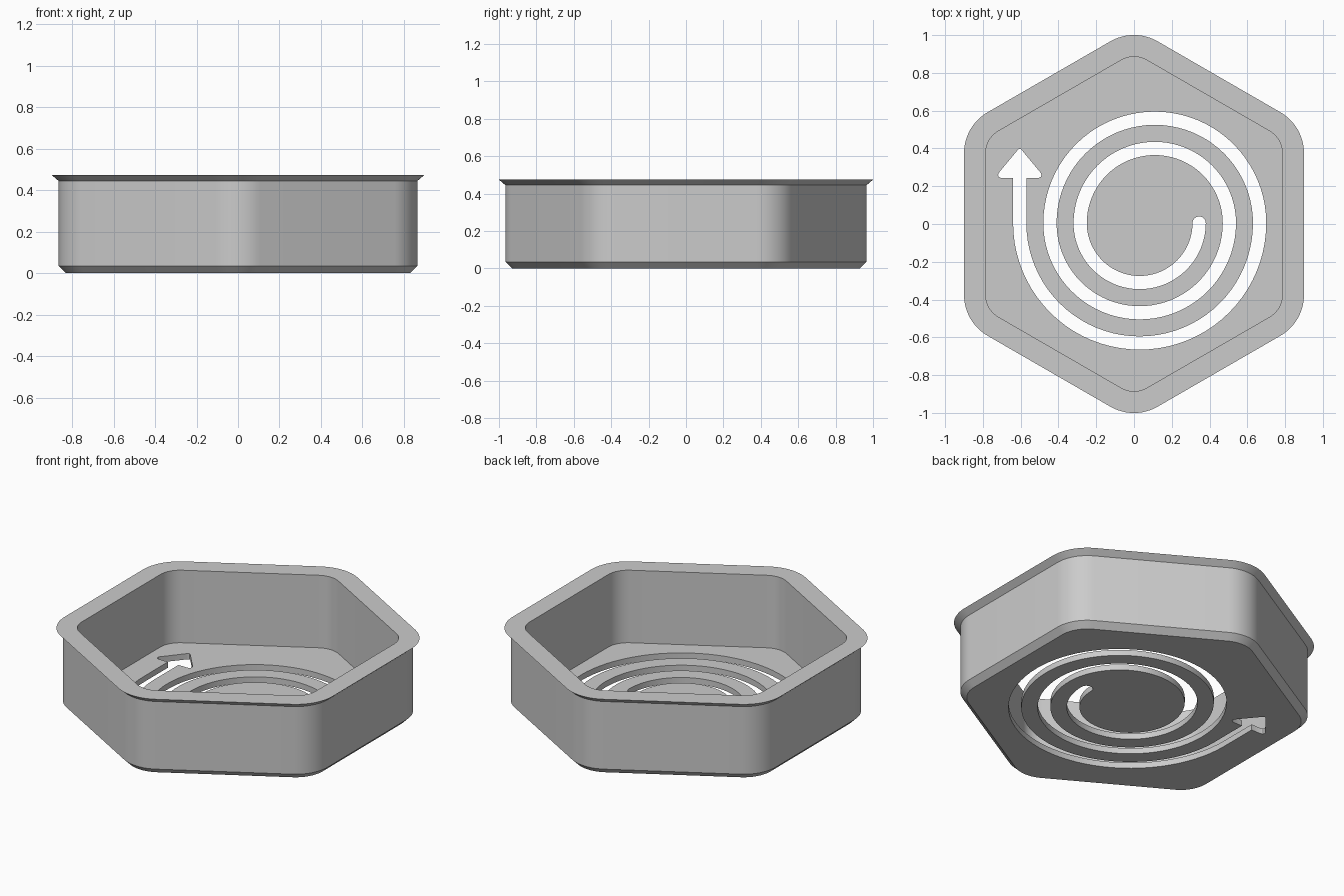
import bpy
import bmesh
from math import sin, cos, pi, radians
from mathutils import Vector

cube = bpy.data.objects.get("Cube")
if cube:
    bpy.data.objects.remove(cube, do_unlink=True)

HEIGHT, FLOOR = 0.475, 0.035
CORNER = 0.65 / cos(pi / 6)      # distance of the corner arc centres
HALF = 0.035                     # half width of the slot

grey = bpy.data.materials.new("light grey")
grey.use_nodes = True
colour = (0.6, 0.6, 0.6, 1)
grey.diffuse_color = colour
grey.node_tree.nodes["Principled BSDF"].inputs["Base Color"].default_value = colour


def arc(cx, cy, r, start, end, steps):
    """Points on an arc, angles in degrees."""
    angles = [radians(start + (end - start) * i / steps) for i in range(steps + 1)]
    return [Vector((cx + r * cos(a), cy + r * sin(a))) for a in angles]


def rounded_hexagon(r):
    points = []
    for k in range(6):
        a = 30 + 60 * k
        points += arc(CORNER * cos(radians(a)), CORNER * sin(radians(a)),
                      r, a - 30, a + 30, 12)
    return points


def slot_outline():
    """Spiral of half circles that ends in a straight shaft and an arrow head."""
    outer, inner = [], []
    for k in range(5):
        cx = 0.03 if k % 2 == 0 else 0.11
        start = -180 * k
        r = 0.315 + 0.08 * k
        skip = 0 if k == 0 else 1
        outer += arc(cx, 0.005, r + HALF, start, start - 180, 40)[skip:]
        inner += arc(cx, 0.005, r - HALF, start, start - 180, 40)[skip:]
    cap = arc(0.345, 0.005, HALF, 180, 0, 12)[1:-1]
    # arrow head, left half from shaft to tip, mirrored for the right half
    half_head = [(-HALF, 0.243), (-0.098, 0.243), (-0.112, 0.25), (-0.115, 0.26),
                 (-0.11, 0.272), (-0.012, 0.39), (-0.006, 0.396)]
    tip = [(0, 0.398)]
    head = half_head + tip + [(-x, y) for x, y in reversed(half_head)]
    head = [Vector((x - 0.605, y)) for x, y in head]
    return cap + outer + head + inner[::-1]


bm = bmesh.new()


def ring(points, z):
    verts = [bm.verts.new((p.x, p.y, z)) for p in points]
    edges = [bm.edges.new((verts[i - 1], verts[i])) for i in range(len(verts))]
    return verts, edges


def bridge(a, b):
    for i in range(len(a)):
        bm.faces.new((a[i - 1], a[i], b[i], b[i - 1]))


# Shell: chamfered foot, wall, flared rim, inner wall
profile = [(0.18, 0), (0.215, FLOOR), (0.215, 0.445), (0.25, HEIGHT),
           (0.135, HEIGHT), (0.135, FLOOR)]
shell = [ring(rounded_hexagon(r), z) for r, z in profile]
for lower, upper in zip(shell, shell[1:]):
    bridge(lower[0], upper[0])

# Floor and underside, both pierced by the spiral arrow slot
outline = slot_outline()
slot_low, slot_high = ring(outline, 0), ring(outline, FLOOR)
bridge(slot_low[0], slot_high[0])
for border, slot, up in ((shell[0], slot_low, -1), (shell[-1], slot_high, 1)):
    bmesh.ops.triangle_fill(bm, use_beauty=True, use_dissolve=False,
                            edges=border[1] + slot[1], normal=(0, 0, up))

bmesh.ops.recalc_face_normals(bm, faces=bm.faces[:])
mesh = bpy.data.meshes.new("hexagonal_tray")
bm.to_mesh(mesh)
bm.free()
mesh.materials.append(grey)

tray = bpy.data.objects.new("hexagonal_tray", mesh)
bpy.context.collection.objects.link(tray)
bpy.ops.object.select_all(action="DESELECT")
tray.select_set(True)
bpy.context.view_layer.objects.active = tray
bpy.ops.object.shade_smooth_by_angle(angle=radians(30))
